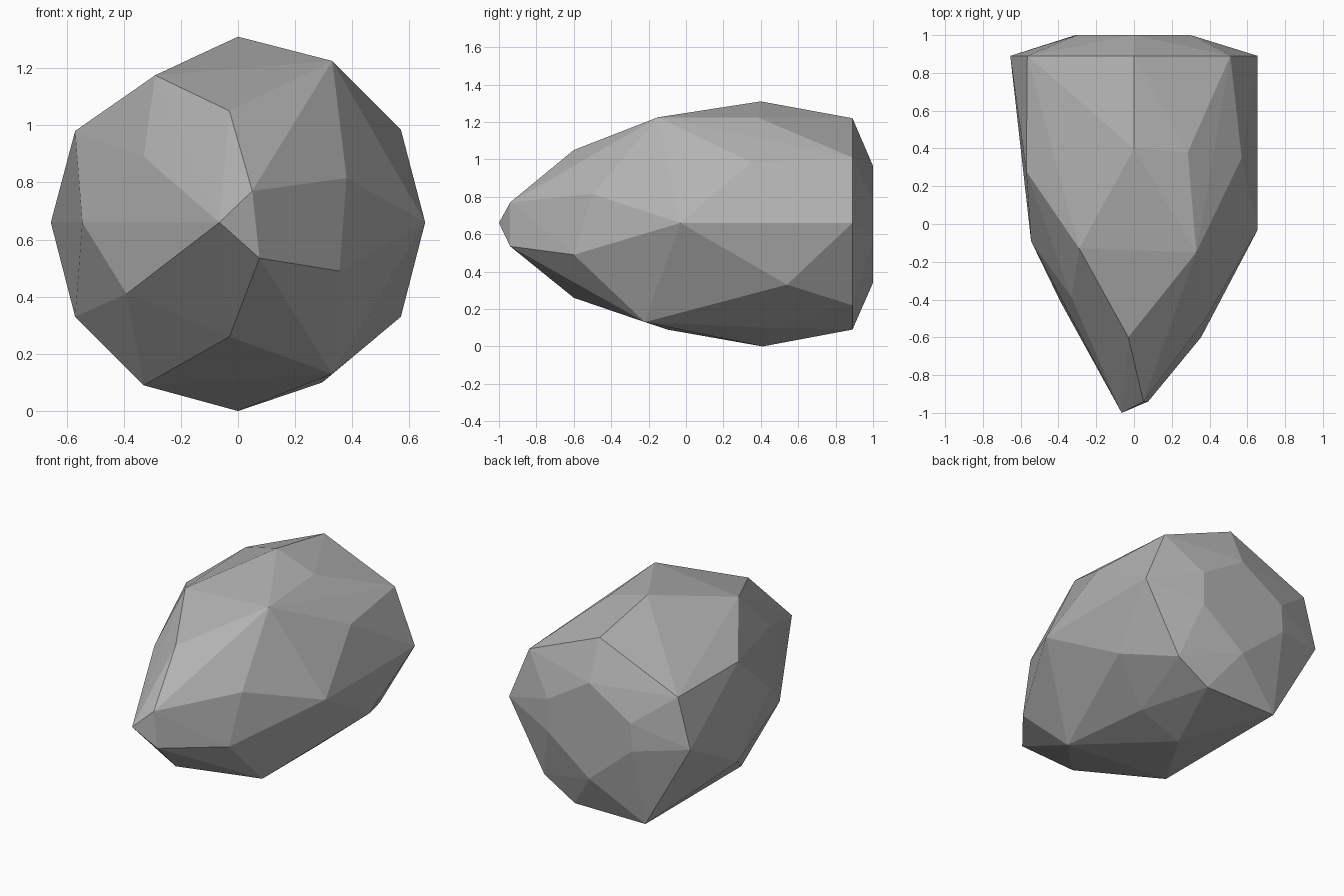
import bpy, bmesh

if "Cube" in bpy.data.objects:
    bpy.data.objects.remove(bpy.data.objects["Cube"])

# Blunt nose of the boulder (x, y, z)
nose = [(-.065, -1, .66), (.05, -.94, .77), (.075, -.94, .535),
        (-.03, -.6, 1.05), (-.03, -.6, .26), (.38, -.5, .815),
        (.355, -.6, .49), (-.39, -.41, .41), (-.33, -.39, .89)]

# Widest part of the body
body = [(.33, -.15, 1.225), (-.29, -.13, 1.175), (.33, -.22, .13),
        (-.33, -.1, .09), (-.545, -.09, .66), (.655, -.03, .66),
        (0, .4, 1.31), (0, .41, 0), (.285, .38, 1.225), (.295, .42, .10),
        (-.57, .28, .98), (-.57, .28, .33), (.57, .35, .985), (.57, .54, .33)]

# Flat cut around the rear, then the smaller rear facet (x, z)
rim = [(0, 1.22), (.51, 1.01), (.655, .66), (.40, .22),
       (.18, .09), (-.33, .09), (-.655, .66), (-.565, .98)]
back = [(0, .965), (.3, .78), (.3, .57), (0, .34), (-.31, .6), (-.3, .78)]

points = nose + body
points += [(x, .89, z) for x, z in rim]
points += [(x, 1.0, z) for x, z in back]

# Wrap the corner points in a faceted skin
bm = bmesh.new()
for p in points:
    bm.verts.new(p)
hull = bmesh.ops.convex_hull(bm, input=bm.verts[:])
loose = [v for v in bm.verts if not v.link_faces]
bmesh.ops.delete(bm, geom=loose, context='VERTS')
bmesh.ops.recalc_face_normals(bm, faces=bm.faces[:])
mesh = bpy.data.meshes.new("boulder")
bm.to_mesh(mesh)
bm.free()

# Plain grey stone
stone = bpy.data.materials.new("grey_stone")
stone.diffuse_color = (.45, .45, .45, 1)
stone.use_nodes = True
stone.node_tree.nodes["Principled BSDF"].inputs["Base Color"].default_value = stone.diffuse_color
mesh.materials.append(stone)
boulder = bpy.data.objects.new("boulder", mesh)
bpy.context.collection.objects.link(boulder)
